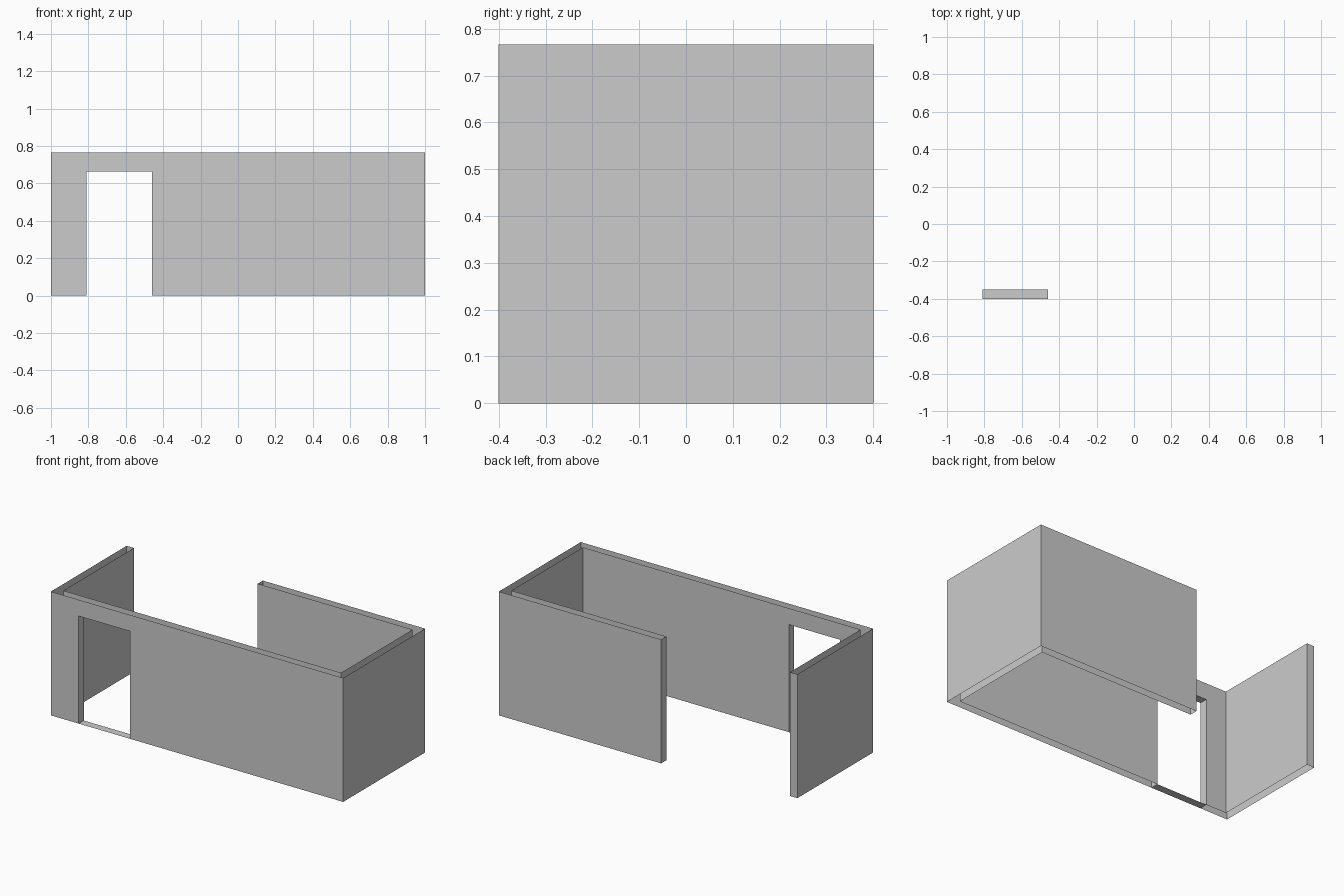
import bpy
import bmesh

if "Cube" in bpy.data.objects:
    bpy.data.objects.remove(bpy.data.objects["Cube"])

H = 0.766                      # wall height
T = 0.05                       # wall thickness
X, Y = 1.0, 0.4                # outer half sizes
XI, YI = X - T, Y - T          # inner half sizes
DX0, DX1, DZ = -0.81, -0.46, 0.665   # doorway
BACK_END = -0.11               # free end of the back wall
LEFT_END = 0.34                # free end of the left wall

plaster = bpy.data.materials.new("plain_grey")
plaster.diffuse_color = (0.6, 0.6, 0.6, 1)
plaster.use_nodes = True
plaster.node_tree.nodes["Principled BSDF"].inputs["Base Color"].default_value = plaster.diffuse_color


def make(name, quads):
    bm = bmesh.new()
    for q in quads:
        bm.faces.new([bm.verts.new(p) for p in q])
    bmesh.ops.remove_doubles(bm, verts=bm.verts, dist=1e-5)
    me = bpy.data.meshes.new(name)
    bm.to_mesh(me)
    bm.free()
    me.materials.append(plaster)
    ob = bpy.data.objects.new(name, me)
    bpy.context.collection.objects.link(ob)


def upright(a, b, z0=0.0, z1=H):
    """Vertical panel from a to b, facing right of the walking direction."""
    return [(*a, z0), (*b, z0), (*b, z1), (*a, z1)]


def flat(z, up):
    """Horizontal panel across the doorway."""
    q = [(DX0, -Y, z), (DX1, -Y, z), (DX1, -YI, z), (DX0, -YI, z)]
    return q if up else q[::-1]


def path(*pts):
    return [upright(a, b) for a, b in zip(pts, pts[1:])]


def with_door(x0, x1, y, flip):
    """Wall skin with the doorway left open."""
    skin = [upright((x0, y), (DX0, y), 0, DZ), upright((DX1, y), (x1, y), 0, DZ)]
    xs = (x0, DX0, DX1, x1)
    skin += [upright((a, y), (b, y), DZ, H) for a, b in zip(xs, xs[1:])]
    return [q[::-1] for q in skin] if flip else skin


# front wall skins, open at top and bottom
make("front_wall", with_door(-X, X, -Y, False) + with_door(-XI, XI, -YI, True))

# doorway lining: jambs, lintel and threshold
make("door_lining", [
    upright((DX0, -Y), (DX0, -YI), 0, DZ),
    upright((DX1, -YI), (DX1, -Y), 0, DZ),
    flat(DZ, False), flat(0.0, True)])

# right and back walls, with the closed free end
make("right_and_back_wall", path(
    (X, -Y), (X, Y), (BACK_END, Y), (BACK_END, YI), (XI, YI), (XI, -YI)))

# left wall, with the closed free end
make("left_wall", path((-XI, -YI), (-XI, LEFT_END), (-X, LEFT_END), (-X, -Y)))
